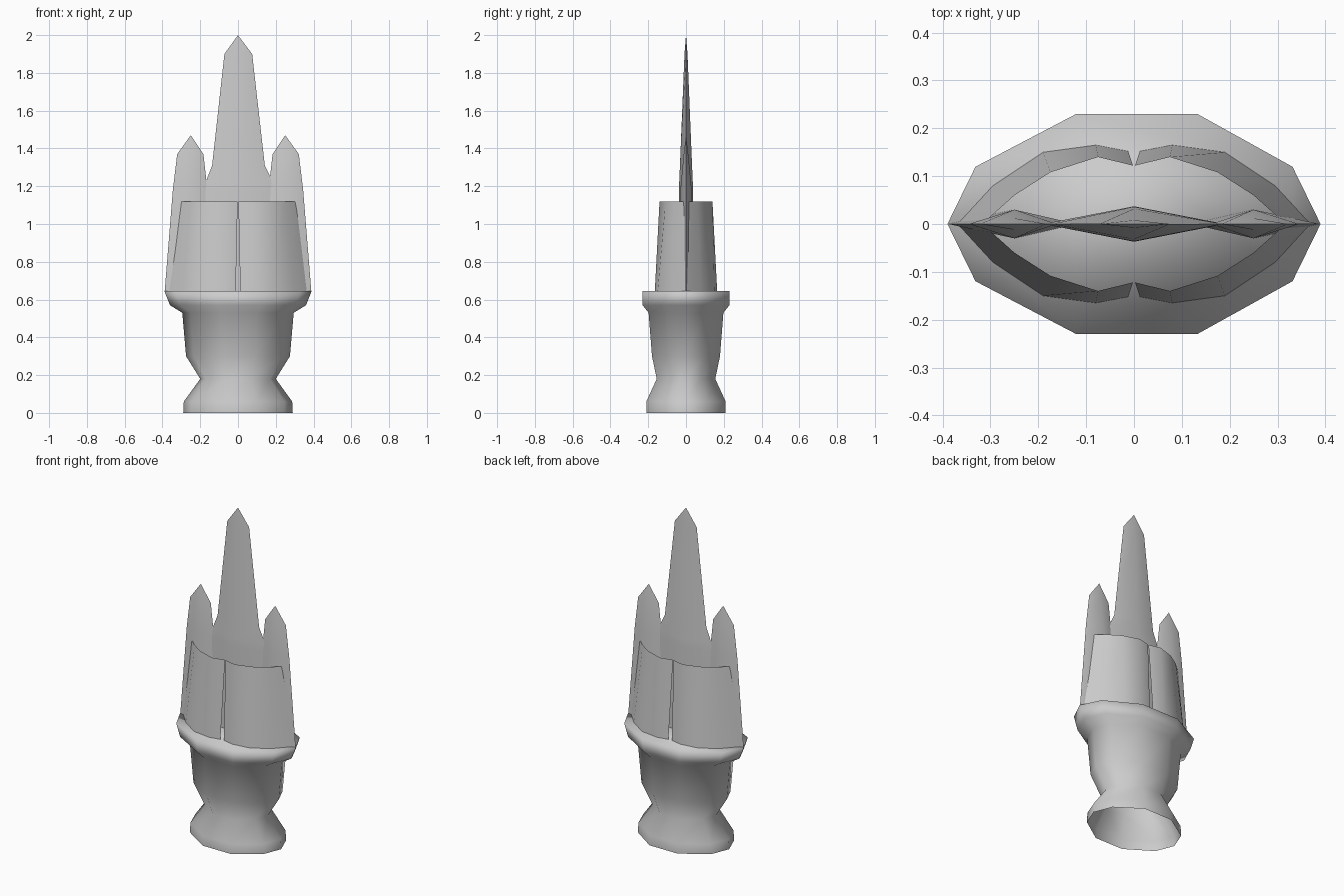
import bpy
import math

if "Cube" in bpy.data.objects:
    bpy.data.objects.remove(bpy.data.objects["Cube"])

grey = bpy.data.materials.new("stone_grey")
grey.diffuse_color = (0.6, 0.6, 0.6, 1)
grey.use_nodes = True
grey.node_tree.nodes["Principled BSDF"].inputs["Base Color"].default_value = grey.diffuse_color


def make(name, verts, faces, angle=None):
    """Create a shaded mesh object; angle=None means smooth everywhere."""
    mesh = bpy.data.meshes.new(name)
    mesh.from_pydata(verts, [], faces)
    mesh.materials.append(grey)
    obj = bpy.data.objects.new(name, mesh)
    bpy.context.collection.objects.link(obj)
    bpy.ops.object.select_all(action='DESELECT')
    obj.select_set(True)
    bpy.context.view_layer.objects.active = obj
    if angle is None:
        bpy.ops.object.shade_smooth()
    else:
        bpy.ops.object.shade_smooth_by_angle(angle=math.radians(angle))
    return obj


def loft(rings, closed=True):
    """Join equal-length rings with quads."""
    n = len(rings[0])
    verts = [p for ring in rings for p in ring]
    faces = []
    for r in range(len(rings) - 1):
        for i in range(n if closed else n - 1):
            j = (i + 1) % n
            faces.append((r * n + i, r * n + j, (r + 1) * n + j, (r + 1) * n + i))
    return verts, faces


# Pedestal: ten-sided flattened goblet, open below, closed on top
outline = [(1, 0), (0.85, 0.52), (0.34, 1), (-0.31, 1), (-0.85, 0.52),
           (-1, 0), (-0.85, -0.52), (-0.31, -1), (0.34, -1), (0.85, -0.52)]
pedestal_profile = [  # z, half width, half depth
    (0.0, 0.29, 0.21), (0.06, 0.287, 0.21), (0.18, 0.2, 0.155), (0.30, 0.275, 0.18),
    (0.53, 0.295, 0.198), (0.57, 0.36, 0.23), (0.645, 0.39, 0.23)]
verts, faces = loft([[(x * w, y * d, z) for x, y in outline]
                     for z, w, d in pedestal_profile])
last = len(verts) - len(outline)
faces.append(tuple(range(last, len(verts))))
make("pedestal", verts, faces)

# Wall panels: four thin curved sheets leaning inward
wall_bottom = [(0.365, 0.004), (0.295, 0.08), (0.19, 0.15), (0.08, 0.165), (0.012, 0.152)]
wall_top = [(0.308, 0.008), (0.25, 0.06), (0.175, 0.108), (0.075, 0.14), (0.002, 0.122)]
for sx, side in ((1, "right"), (-1, "left")):
    for sy, end in ((1, "back"), (-1, "front")):
        verts, faces = loft([[(sx * x, sy * y, z) for x, y in row]
                             for row, z in ((wall_bottom, 0.645), (wall_top, 1.12))], False)
        if sx * sy < 0:
            faces = [f[::-1] for f in faces]
        make(f"wall_panel_{end}_{side}", verts, faces, 60)


def spire(name, rows, tip, mirror=1):
    """Thin blade with a diamond section; rows are z, left, ridge, right, half depth."""
    rings = [[(mirror * a, 0, z), (mirror * c, -mirror * d, z),
              (mirror * b, 0, z), (mirror * c, mirror * d, z)]
             for z, a, c, b, d in rows]
    verts, faces = loft(rings)
    top = len(verts)
    verts.append((mirror * tip[0], 0, tip[1]))
    faces += [(top - 4 + i, top - 4 + (i + 1) % 4, top) for i in range(4)]
    make(name, verts, faces, 60)


# Tall middle spire with a flared foot
spire("middle_spire", [
    (0.645, -0.19, 0, 0.19, 0.037), (1.17, -0.19, 0, 0.19, 0.037),
    (1.22, -0.172, 0, 0.185, 0.036), (1.31, -0.137, 0, 0.142, 0.032),
    (1.90, -0.072, 0, 0.075, 0.008)], (0, 2.0))

# Shorter side spires leaning outward at the foot
for s, side in ((1, "right"), (-1, "left")):
    spire(f"side_spire_{side}", [
        (0.645, 0.12, 0.25, 0.388, 0.03), (1.18, 0.162, 0.25, 0.345, 0.03),
        (1.37, 0.183, 0.25, 0.322, 0.012)], (0.25, 1.47), s)
